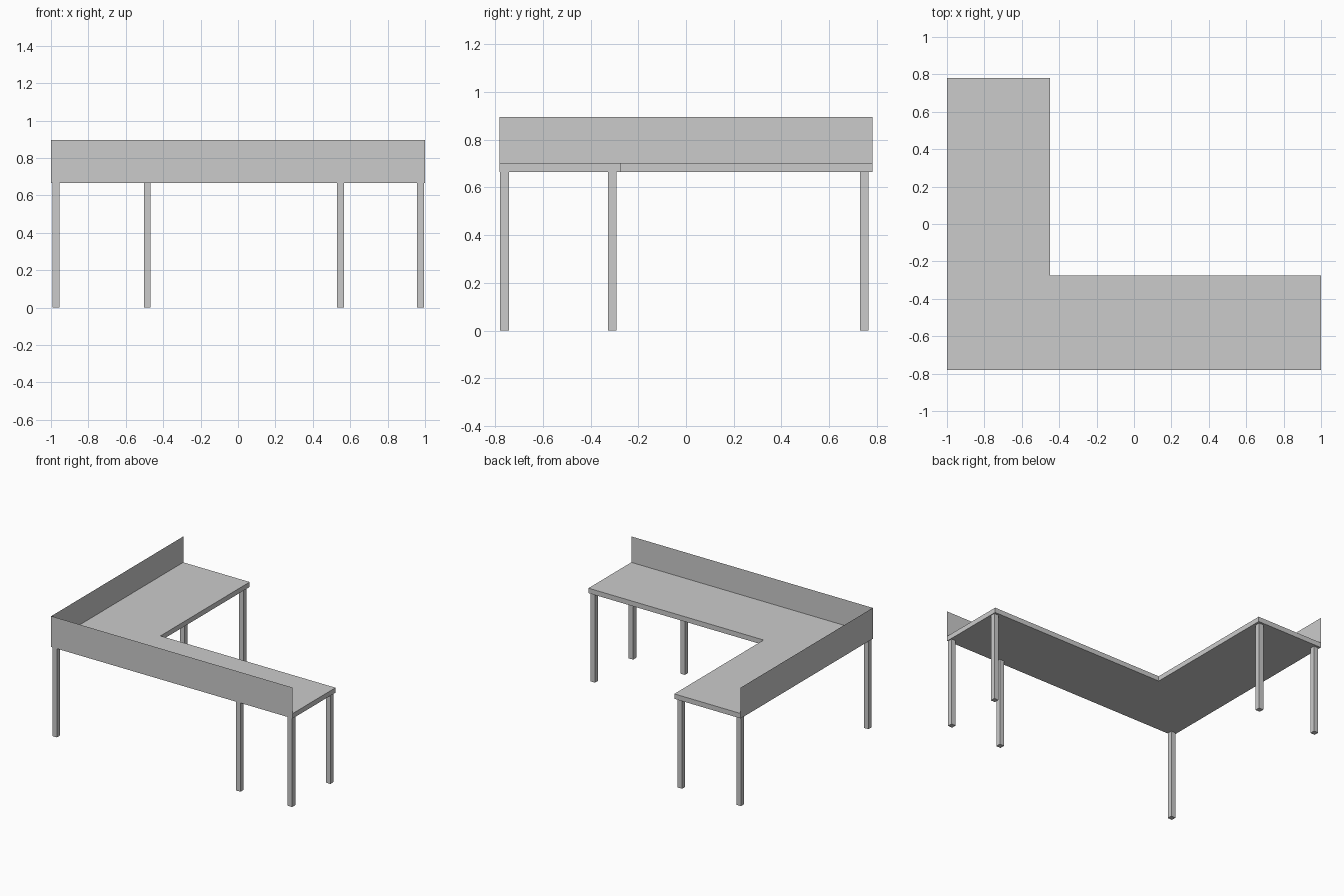
import bpy
import bmesh

if "Cube" in bpy.data.objects:
    bpy.data.objects.remove(bpy.data.objects["Cube"])

HALF_X, HALF_Y = 1.0, 0.781
Z_UNDER, Z_TOP, Z_SCREEN = 0.665, 0.702, 0.896
LEG = 0.037


def finish(name, bm):
    mesh = bpy.data.meshes.new(name)
    bm.to_mesh(mesh)
    bm.free()
    obj = bpy.data.objects.new(name, mesh)
    bpy.context.collection.objects.link(obj)
    return obj


def prism(name, outline, z0, z1):
    """Extrude a flat outline from z0 up to z1."""
    bm = bmesh.new()
    face = bm.faces.new([bm.verts.new((x, y, z0)) for x, y in outline])
    ext = bmesh.ops.extrude_face_region(bm, geom=[face], use_keep_orig=True)
    top = [v for v in ext["geom"] if isinstance(v, bmesh.types.BMVert)]
    bmesh.ops.translate(bm, verts=top, vec=(0, 0, z1 - z0))
    bmesh.ops.recalc_face_normals(bm, faces=bm.faces)
    return finish(name, bm)


def wall(name, path, z0, z1):
    """Paper-thin upright sheet following a path."""
    bm = bmesh.new()
    low = [bm.verts.new((x, y, z0)) for x, y in path]
    high = [bm.verts.new((x, y, z1)) for x, y in path]
    for i in range(len(path) - 1):
        bm.faces.new((low[i], low[i + 1], high[i + 1], high[i]))
    return finish(name, bm)


# L-shaped desk top
prism("desk_top", [(-HALF_X, -HALF_Y), (HALF_X, -HALF_Y), (HALF_X, -0.275),
                   (-0.45, -0.275), (-0.45, HALF_Y), (-HALF_X, HALF_Y)],
      Z_UNDER, Z_TOP)

# Privacy screen along the two outer edges
wall("privacy_screen", [(-HALF_X, HALF_Y), (-HALF_X, -HALF_Y), (HALF_X, -HALF_Y)],
     Z_TOP, Z_SCREEN)

# Six square legs
legs = {
    "corner_leg": (-0.972, -0.761),
    "front_middle_leg": (0.548, -0.761),
    "front_right_leg": (0.976, -0.761),
    "inner_right_leg": (0.976, -0.309),
    "back_left_leg": (-0.972, 0.747),
    "inner_back_leg": (-0.485, 0.747),
}
h = LEG / 2
for name, (x, y) in legs.items():
    prism(name, [(x - h, y - h), (x + h, y - h), (x + h, y + h), (x - h, y + h)],
          0, Z_UNDER)
